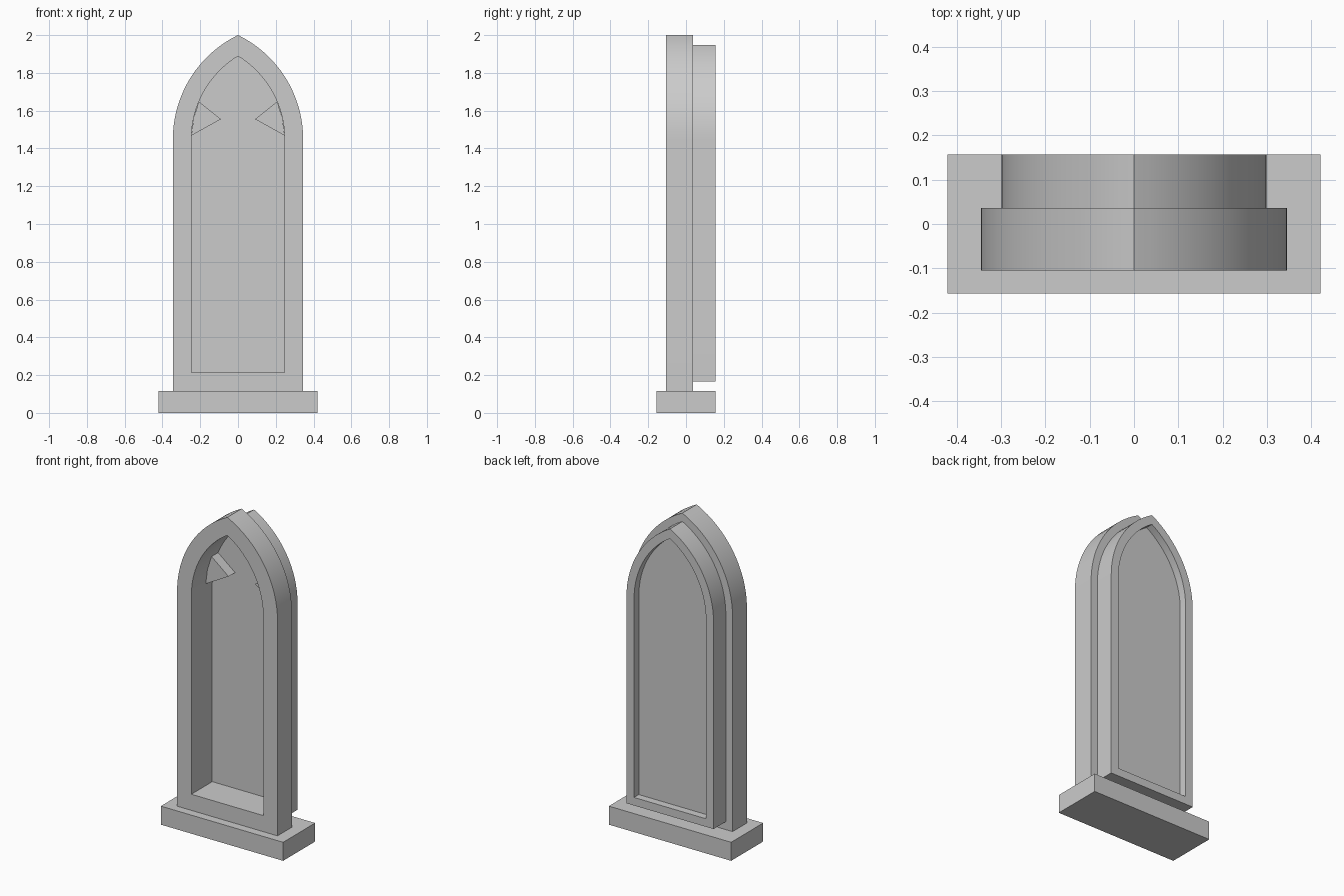
import bpy, bmesh, math

if "Cube" in bpy.data.objects:
    bpy.data.objects.remove(bpy.data.objects["Cube"])

SPRING, CENTRE, STEPS = 1.449, 0.268, 16


def arch(half, bottom):
    """Closed pointed-arch outline as (x, z) points; all arches share arc centres."""
    r = half + CENTRE
    end = math.acos(CENTRE / r)
    right = [(-CENTRE + r * math.cos(end * i / STEPS),
              SPRING + r * math.sin(end * i / STEPS)) for i in range(STEPS + 1)]
    left = [(-x, z) for x, z in reversed(right[:-1])]
    return [(half, bottom)] + right + left + [(-half, bottom)]


def finish(bm, name):
    bmesh.ops.recalc_face_normals(bm, faces=bm.faces)
    mesh = bpy.data.meshes.new(name)
    bm.to_mesh(mesh)
    bm.free()
    ob = bpy.data.objects.new(name, mesh)
    bpy.context.collection.objects.link(ob)
    bpy.ops.object.select_all(action='DESELECT')
    ob.select_set(True)
    bpy.context.view_layer.objects.active = ob
    bpy.ops.object.shade_smooth_by_angle(angle=math.radians(25))
    return ob


def prism(name, outline, y0, y1):
    """Solid extrusion of an outline along y."""
    bm = bmesh.new()
    a, b = [[bm.verts.new((x, y, z)) for x, z in outline] for y in (y0, y1)]
    bm.faces.new(a)
    bm.faces.new(b)
    for i in range(len(a)):
        j = (i + 1) % len(a)
        bm.faces.new((a[i], a[j], b[j], b[i]))
    return finish(bm, name)


def ring(name, outer, inner, y0, y1):
    """Frame between two outlines, extruded along y."""
    bm = bmesh.new()
    loops = [[bm.verts.new((x, y, z)) for x, z in line]
             for line, y in ((outer, y0), (outer, y1), (inner, y1), (inner, y0))]
    for k in range(4):
        a, b = loops[k], loops[(k + 1) % 4]
        for i in range(len(a)):
            j = (i + 1) % len(a)
            bm.faces.new((a[i], a[j], b[j], b[i]))
    return finish(bm, name)


opening = arch(0.247, 0.215)

# Sill block
prism("sill", [(-0.42, 0), (0.42, 0), (0.42, 0.115), (-0.42, 0.115)], -0.157, 0.157)

# Stepped front and rear surrounds
ring("front_frame", arch(0.345, 0.115), opening, -0.105, 0.036)
ring("rear_frame", arch(0.299, 0.165), opening, 0.036, 0.157)

# Thin pane set deep in the opening
prism("pane", opening, 0.100, 0.110)

# Pointed tracery cusps on both sides of the arch
for side, label in ((-1, "left"), (1, "right")):
    cusp = [(0.247, 1.468), (0.235, 1.56), (0.207, 1.648), (0.09, 1.555)]
    prism(label + "_cusp", [(side * x, z) for x, z in cusp], 0.036, 0.102)
